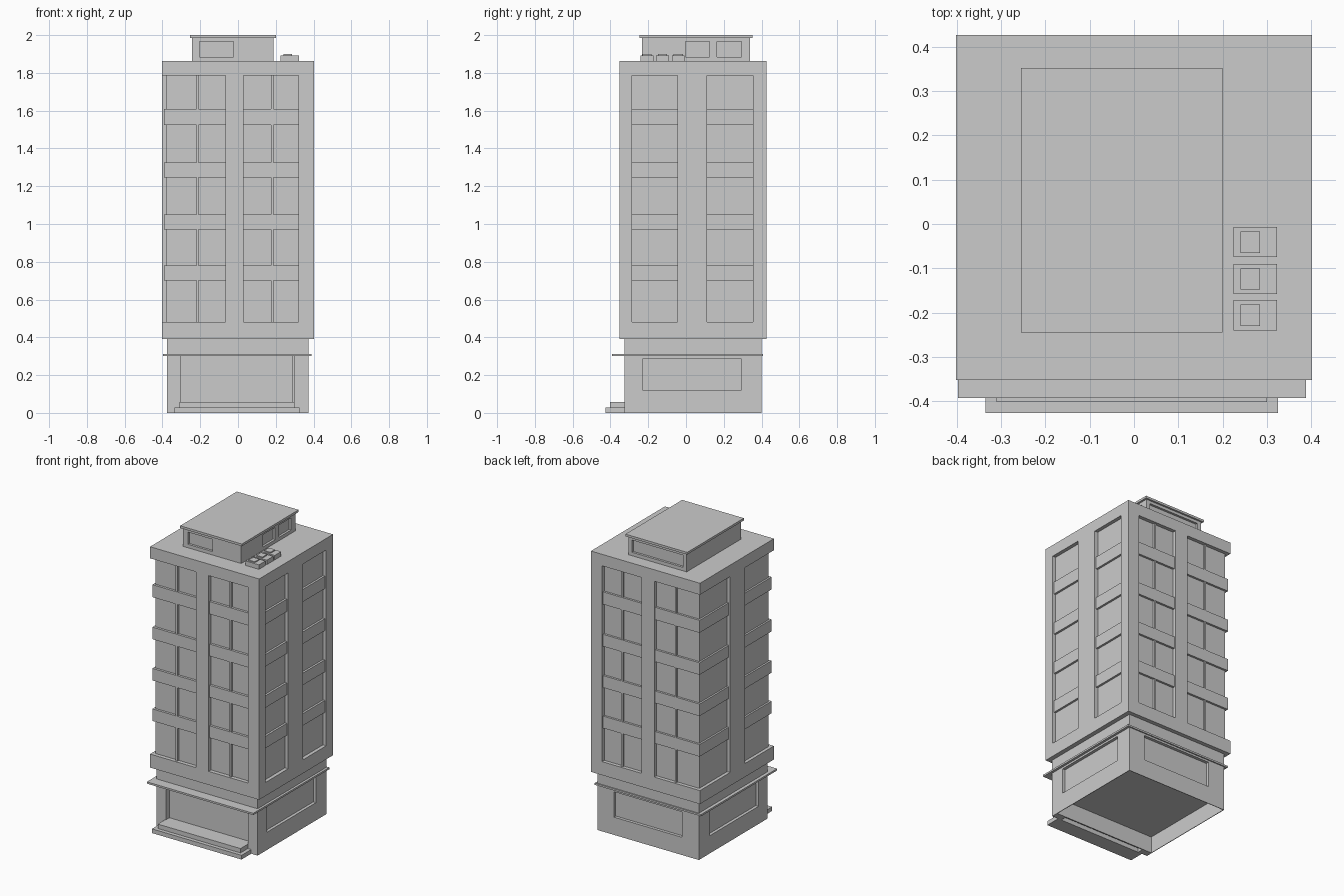
import bpy, bmesh

if "Cube" in bpy.data.objects:
    bpy.data.objects.remove(bpy.data.objects["Cube"])


def box(name, x, y, z):
    """Axis-aligned box from (min, max) pairs."""
    bm = bmesh.new()
    bmesh.ops.create_cube(bm, size=1)
    for v in bm.verts:
        v.co = [r[0] + (c + 0.5) * (r[1] - r[0]) for c, r in zip(v.co, (x, y, z))]
    me = bpy.data.meshes.new(name)
    bm.to_mesh(me)
    bm.free()
    ob = bpy.data.objects.new(name, me)
    bpy.context.collection.objects.link(ob)
    return ob


def cut(ob, x, y, z):
    """Carve a box-shaped recess out of an object."""
    c = box(ob.name + "_cutter", x, y, z)
    c.hide_render = True
    c.hide_set(True)
    m = ob.modifiers.new("recess", 'BOOLEAN')
    m.operation = 'DIFFERENCE'
    m.solver = 'EXACT'
    m.object = c


def apply_cuts(ob):
    """Bake the recesses and remove the cutters."""
    dg = bpy.context.evaluated_depsgraph_get()
    me = bpy.data.meshes.new_from_object(ob.evaluated_get(dg))
    cutters = [m.object for m in ob.modifiers]
    ob.modifiers.clear()
    ob.data = me
    for c in cutters:
        bpy.data.objects.remove(c)


# Ground floor: hollow underneath, shopfront and display windows recessed
base = box("ground_floor", (-.375, .372), (-.325, .40), (0, .40))
cut(base, (-.371, .368), (-.28, .396), (-.1, .11))
cut(base, (-.305, .30), (-.5, -.286), (-.1, .30))
cut(base, (.352, .5), (-.228, .29), (.118, .287))
cut(base, (-.5, -.355), (-.228, .29), (.118, .287))
cut(base, (-.252, .252), (.38, .5), (.118, .287))
apply_cuts(base)
box("door_post", (.285, .298), (-.30, -.284), (.055, .30))

# Entrance steps and canopy
box("lower_step", (-.335, .325), (-.427, -.325), (0, .028))
box("upper_step", (-.31, .30), (-.402, -.287), (.028, .057))
box("canopy", (-.397, .388), (-.393, .408), (.30, .312))

# Tower: glazed core with solid frame around it
X, Y = (-.402, .402), (-.352, .427)
box("glass_core", (-.38, .378), (-.326, .403), (.42, 1.82))
box("tower_bottom_frame", X, Y, (.39, .48))
box("tower_roof", X, Y, (1.785, 1.862))
box("front_back_pillar", (-.065, .03), Y, (.48, 1.785))
box("side_pillar", X, (-.045, .11), (.48, 1.785))
for name, y in (("front", (Y[0], -.285)), ("back", (.355, Y[1]))):
    box(name + "_corner_post", (.32, X[1]), y, (.48, 1.785))

# Floor bands and window mullions
for i, z in enumerate([(.70, .78), (.97, 1.05), (1.245, 1.325), (1.525, 1.608)]):
    box(f"floor_band_{i + 1}", (-.392, .392), (-.342, .417), z)
for i, x in enumerate([(-.221, -.208), (.174, .187)]):
    box(f"mullion_{i + 1}", x, (-.340, .415), (.47, 1.79))

# Penthouse with recessed windows and overhanging roof
pent = box("penthouse", (-.243, .187), (-.233, .34), (1.85, 1.986))
cut(pent, (-.205, -.025), (-.5, -.218), (1.885, 1.966))
for y in [(-.002, .124), (.165, .293)]:
    cut(pent, (.172, .5), y, (1.885, 1.966))
cut(pent, (-.215, .16), (.325, .5), (1.885, 1.966))
apply_cuts(pent)
box("penthouse_roof", (-.255, .20), (-.245, .352), (1.985, 2.0))

# Rooftop ventilation units
for i, y in enumerate([-.24, -.158, -.075]):
    box(f"vent_unit_{i + 1}", (.225, .323), (y, y + .068), (1.85, 1.892))
    box(f"vent_cap_{i + 1}", (.24, .285), (y + .01, y + .058), (1.89, 1.899))
